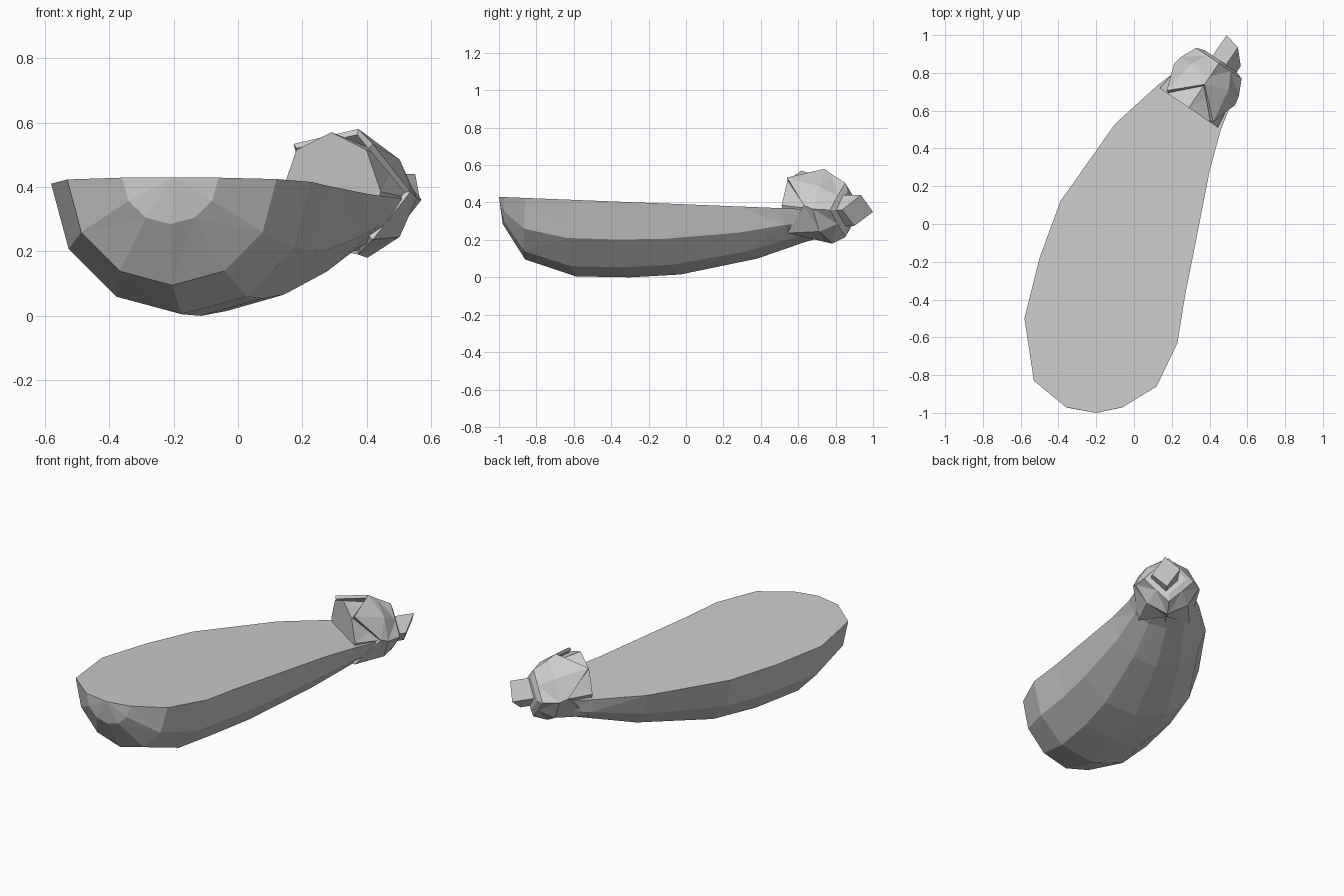
import bpy, bmesh, math
from mathutils import Vector

cube = bpy.data.objects.get("Cube")
if cube:
    bpy.data.objects.remove(cube, do_unlink=True)

grey = bpy.data.materials.new("light grey")
grey.use_nodes = True
grey.diffuse_color = (0.6, 0.6, 0.6, 1)
grey.node_tree.nodes["Principled BSDF"].inputs["Base Color"].default_value = (0.6, 0.6, 0.6, 1)


def finish(name, bm):
    bmesh.ops.recalc_face_normals(bm, faces=bm.faces[:])
    mesh = bpy.data.meshes.new(name)
    bm.to_mesh(mesh)
    bm.free()
    mesh.materials.append(grey)
    obj = bpy.data.objects.new(name, mesh)
    bpy.context.collection.objects.link(obj)
    return obj


def bridge(bm, a, b, closed):
    # Triangles with alternating diagonals give the faceted skin
    n = len(a)
    for i in range(n if closed else n - 1):
        j = (i + 1) % n
        quad = (a[i], a[j], b[j], b[i])
        k = i % 2
        bm.faces.new((quad[k], quad[k + 1], quad[k + 2]))
        bm.faces.new((quad[k], quad[k + 2], quad[(k + 3) % 4]))


def rim_z(y):
    return 0.39 - 0.04 * y


# Halved body: left rim, right rim, keel y, keel height
stations = [
    ((-0.36, -0.97), (-0.06, -0.97), -0.98, 0.285),
    ((-0.53, -0.83), (0.12, -0.86), -0.86, 0.095),
    ((-0.58, -0.50), (0.23, -0.63), -0.59, 0.005),
    ((-0.50, -0.18), (0.27, -0.38), -0.30, 0.0),
    ((-0.39, 0.12), (0.32, -0.13), -0.03, 0.015),
    ((-0.10, 0.53), (0.40, 0.28), 0.38, 0.10),
    ((0.12, 0.73), (0.46, 0.50), 0.64, 0.19),
    ((0.25, 0.83), (0.52, 0.65), 0.75, 0.22),
]
bm = bmesh.new()
rings = []
for left, right, keel_y, keel_z in stations:
    L, R = Vector(left), Vector(right)
    ring = []
    for i in range(7):
        t = math.pi * i / 6
        p = (L + R) / 2 - (R - L) / 2 * math.cos(t)
        s = math.sin(t)
        y = p.y + (keel_y - (L.y + R.y) / 2) * s
        top = rim_z(p.y)
        ring.append(bm.verts.new((p.x, y, top - (top - keel_z) * s)))
    rings.append(ring)
for a, b in zip(rings, rings[1:]):
    bridge(bm, a, b, False)
# Blunt nose and flat cut surface
nose = bm.verts.new((-0.20, -1.0, rim_z(-1)))
for a, b in zip(rings[0], rings[0][1:]):
    bm.faces.new((nose, a, b))
bm.faces.new([nose] + [r[0] for r in rings] + [r[-1] for r in reversed(rings)])
bm.faces.new(rings[-1])
finish("halved_body", bm)

# Neck and calyx share a level axis
axis = Vector((0.56, 0.83, 0)).normalized()
side = Vector((axis.y, -axis.x, 0))
up = Vector((0, 0, 1))
mouth = Vector((0.29, 0.615, 0.385))


def ring_at(bm, along, drop, radii, shifts=(0, 0)):
    # Eight points whose radius and axial shift alternate
    verts = []
    for i in range(8):
        t = math.tau * i / 8
        out = side * math.cos(t) + up * math.sin(t)
        p = mouth + axis * (along + shifts[i % 2]) - up * drop
        verts.append(bm.verts.new(p + out * radii[i % 2]))
    return verts


# Uncut round neck inside the calyx
bm = bmesh.new()
front = ring_at(bm, 0.0, 0.0, (0.185, 0.185))
back = ring_at(bm, 0.2, 0.02, (0.16, 0.15))
bridge(bm, front, back, True)
bm.faces.new(front)
bm.faces.new(back)
finish("neck", bm)

# Calyx with four pointed lobes and a diamond end
bm = bmesh.new()
lobes = ring_at(bm, 0.0, 0.0, (0.195, 0.21), (0.15, 0.01))
middle = ring_at(bm, 0.2, 0.02, (0.185, 0.17))
end = ring_at(bm, 0.285, 0.025, (0.145, 0.105))
inset = ring_at(bm, 0.30, 0.025, (0.10, 0.072))
for a, b in ((lobes, middle), (middle, end), (end, inset)):
    bridge(bm, a, b, True)
bm.faces.new(inset)
calyx = finish("calyx", bm)
shell = calyx.modifiers.new("thickness", "SOLIDIFY")
shell.thickness = 0.02
shell.offset = -1

# Square stem stub
bm = bmesh.new()
tip_points = [(0.55, 0.935, 0.44), (0.49, 1.0, 0.35), (0.505, 0.90, 0.275), (0.565, 0.835, 0.36)]
tip = [bm.verts.new(p) for p in tip_points]
root = [bm.verts.new(Vector(p) - axis * 0.15) for p in tip_points]
for i in range(4):
    j = (i + 1) % 4
    bm.faces.new((tip[i], tip[j], root[j], root[i]))
bm.faces.new(tip)
bm.faces.new(root)
finish("stem", bm)
